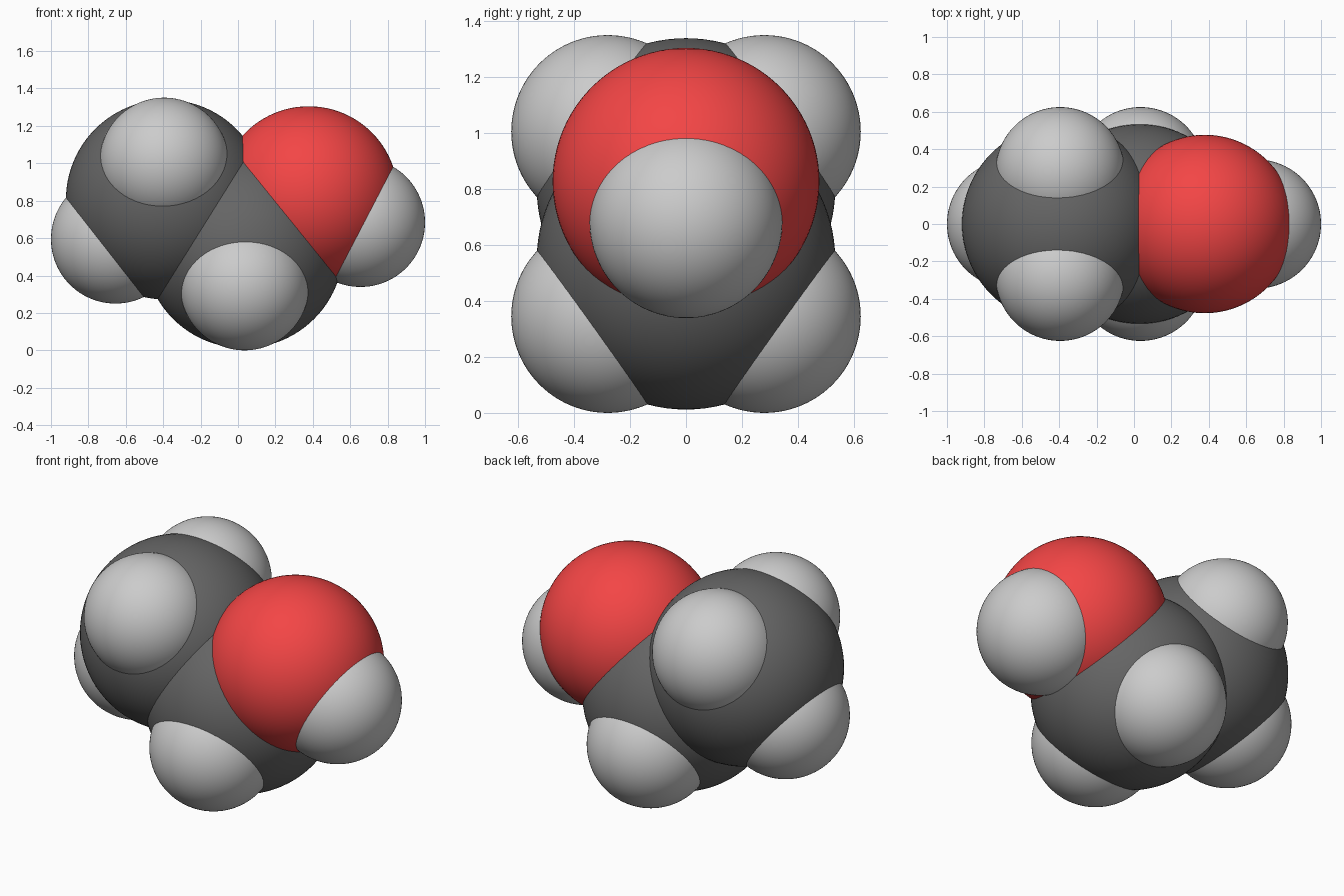
import bpy

if "Cube" in bpy.data.objects:
    bpy.data.objects.remove(bpy.data.objects["Cube"])


def material(name, rgb):
    m = bpy.data.materials.new(name)
    m.diffuse_color = (*rgb, 1.0)
    m.use_nodes = True
    m.node_tree.nodes["Principled BSDF"].inputs["Base Color"].default_value = m.diffuse_color
    return m


# Element radii and colours
ELEMENTS = {
    "carbon": (0.534, material("dark_grey", (0.13, 0.13, 0.13))),
    "oxygen": (0.477, material("red", (0.9, 0.06, 0.06))),
    "hydrogen": (0.345, material("light_grey", (0.6, 0.6, 0.6))),
}


def atom(name, element, center):
    radius, mat = ELEMENTS[element]
    bpy.ops.mesh.primitive_uv_sphere_add(segments=96, ring_count=48,
                                         radius=radius, location=center)
    ob = bpy.context.object
    ob.name = name
    ob.data.materials.append(mat)
    bpy.ops.object.shade_smooth()


# Backbone atoms in the y = 0 plane
atom("carbon_end", "carbon", (-0.386, 0, 0.806))
atom("carbon_middle", "carbon", (0.03, 0, 0.546))
atom("oxygen", "oxygen", (0.378, 0, 0.828))
atom("hydrogen_end", "hydrogen", (-0.655, 0, 0.595))
atom("hydrogen_oxygen", "hydrogen", (0.655, 0, 0.684))

# Hydrogens mirrored front and back
for side, y in (("front", -0.28), ("back", 0.28)):
    atom(f"hydrogen_upper_{side}", "hydrogen", (-0.395, y, 1.006))
    atom(f"hydrogen_lower_{side}", "hydrogen", (0.035, y, 0.345))
